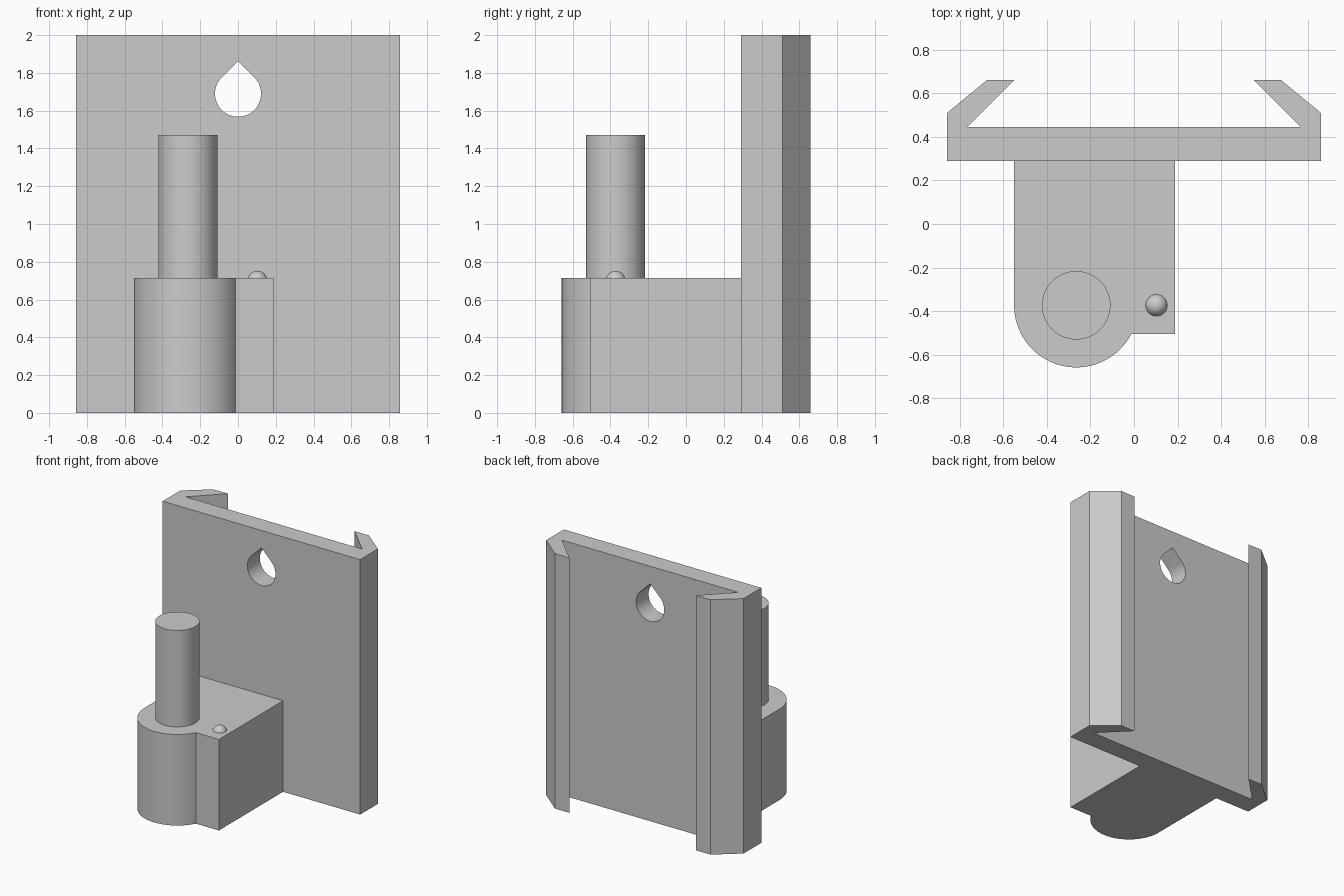
import bpy, bmesh
from math import sin, cos, radians, sqrt
from mathutils import Matrix

cube = bpy.data.objects.get("Cube")
if cube:
    bpy.data.objects.remove(cube, do_unlink=True)

grey = bpy.data.materials.new("plain grey")
grey.use_nodes = True
colour = (0.6, 0.6, 0.6, 1)
grey.diffuse_color = colour
grey.node_tree.nodes["Principled BSDF"].inputs["Base Color"].default_value = colour


def finish(bm, name):
    bmesh.ops.recalc_face_normals(bm, faces=bm.faces)
    mesh = bpy.data.meshes.new(name)
    bm.to_mesh(mesh)
    bm.free()
    mesh.materials.append(grey)
    obj = bpy.data.objects.new(name, mesh)
    bpy.context.collection.objects.link(obj)
    return obj


def smooth(obj):
    bpy.ops.object.select_all(action="DESELECT")
    obj.select_set(True)
    bpy.context.view_layer.objects.active = obj
    bpy.ops.object.shade_smooth_by_angle(angle=radians(30))


def prism(name, points, move):
    """Extrude a closed outline of 3D points along a vector."""
    bm = bmesh.new()
    face = bm.faces.new([bm.verts.new(p) for p in points])
    new = bmesh.ops.extrude_face_region(bm, geom=[face], use_keep_orig=True)["geom"]
    verts = [v for v in new if isinstance(v, bmesh.types.BMVert)]
    bmesh.ops.translate(bm, verts=verts, vec=move)
    return finish(bm, name)


def arc(cx, cy, r, start, end, steps):
    angles = [radians(start + (end - start) * i / steps) for i in range(steps + 1)]
    return [(cx + r * cos(a), cy + r * sin(a)) for a in angles]


# Back plate with two inward hooked rails
half = [(0.857, 0.29), (0.857, 0.51), (0.675, 0.66), (0.55, 0.66), (0.765, 0.445)]
outline = half + [(-x, y) for x, y in reversed(half)]
plate = prism("back_plate", [(x, y, 0) for x, y in outline], (0, 0, 2))

# Teardrop hanging hole
hole_r, hole_z = 0.122, 1.69
drop = arc(0, hole_z, hole_r, 135, 405, 48) + [(0, hole_z + hole_r * sqrt(2))]
cutter = prism("hole_cutter", [(x, 0.2, z) for x, z in drop], (0, 0.35, 0))
cutter.hide_render = True
cutter.hide_viewport = True
cut = plate.modifiers.new("teardrop_hole", "BOOLEAN")
cut.operation = "DIFFERENCE"
cut.solver = "EXACT"
cut.object = cutter
smooth(plate)

# Bracket block with a rounded nose
pin_x, pin_y, block_top = -0.265, -0.373, 0.714
nose = arc(pin_x, pin_y, 0.285, 180, 332.4, 40)
sides = [(0.188, nose[-1][1]), (0.188, 0.29), (-0.55, 0.29)]
smooth(prism("bracket_block", [(x, y, 0) for x, y in nose + sides], (0, 0, block_top)))

# Upright pin
ring = arc(pin_x, pin_y, 0.157, 0, 360, 64)[:-1]
smooth(prism("upright_pin", [(x, y, block_top) for x, y in ring], (0, 0, 0.757)))

# Small locating bump
bm = bmesh.new()
bmesh.ops.create_uvsphere(bm, u_segments=32, v_segments=16, radius=0.052,
                          matrix=Matrix.Translation((0.103, pin_y, 0.7)))
smooth(finish(bm, "locating_bump"))
